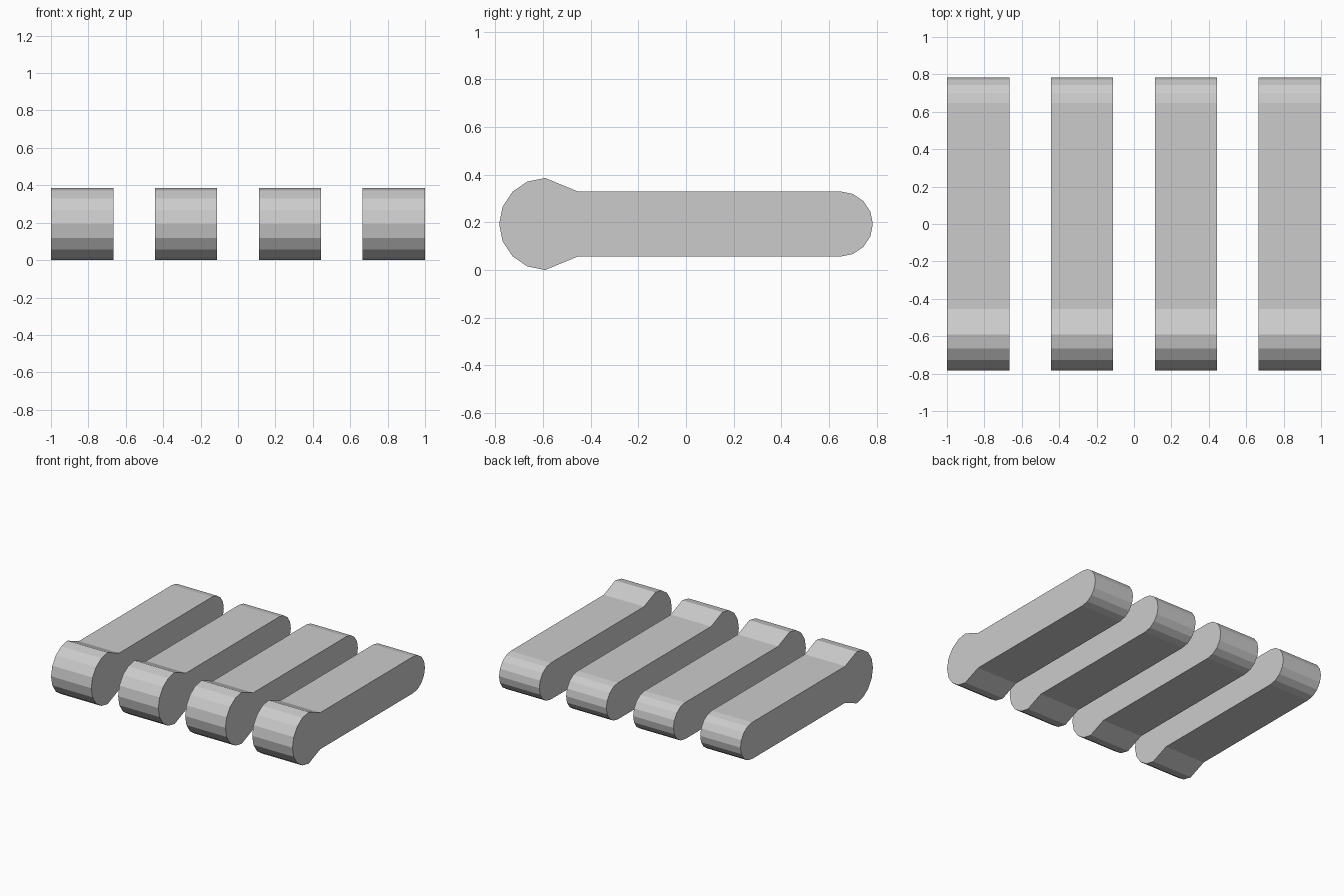
import bpy, bmesh
from math import sin, cos, pi

if "Cube" in bpy.data.objects:
    bpy.data.objects.remove(bpy.data.objects["Cube"])

WIDTH, COUNT, ZC = 1 / 3, 4, 0.193


def arc(cy, r, start, steps=8):
    # half circle in the y-z plane, running counter-clockwise
    return [(cy + r * cos(start + pi * i / steps), ZC + r * sin(start + pi * i / steps))
            for i in range(steps + 1)]


# Side profile: round tail, straight shank, larger round head at the front
head, tail = 0.193, 0.137
profile = arc(0.784 - tail, tail, -pi / 2)
profile += [(-0.455, ZC + tail)] + arc(-0.784 + head, head, pi / 2) + [(-0.455, ZC - tail)]

# Extrude the profile along x
bm = bmesh.new()
face = bm.faces.new([bm.verts.new((-WIDTH / 2, y, z)) for y, z in profile])
ext = bmesh.ops.extrude_face_region(bm, geom=[face], use_keep_orig=True)
bmesh.ops.translate(bm, vec=(WIDTH, 0, 0),
                    verts=[g for g in ext["geom"] if isinstance(g, bmesh.types.BMVert)])
bmesh.ops.recalc_face_normals(bm, faces=bm.faces)
mesh = bpy.data.meshes.new("finger_bar")
bm.to_mesh(mesh)
bm.free()

# Row of four identical bars
step = (2 - WIDTH) / (COUNT - 1)
for i in range(COUNT):
    bar = bpy.data.objects.new(f"finger_bar_{i + 1}", mesh)
    bar.location.x = -1 + WIDTH / 2 + i * step
    bpy.context.collection.objects.link(bar)
